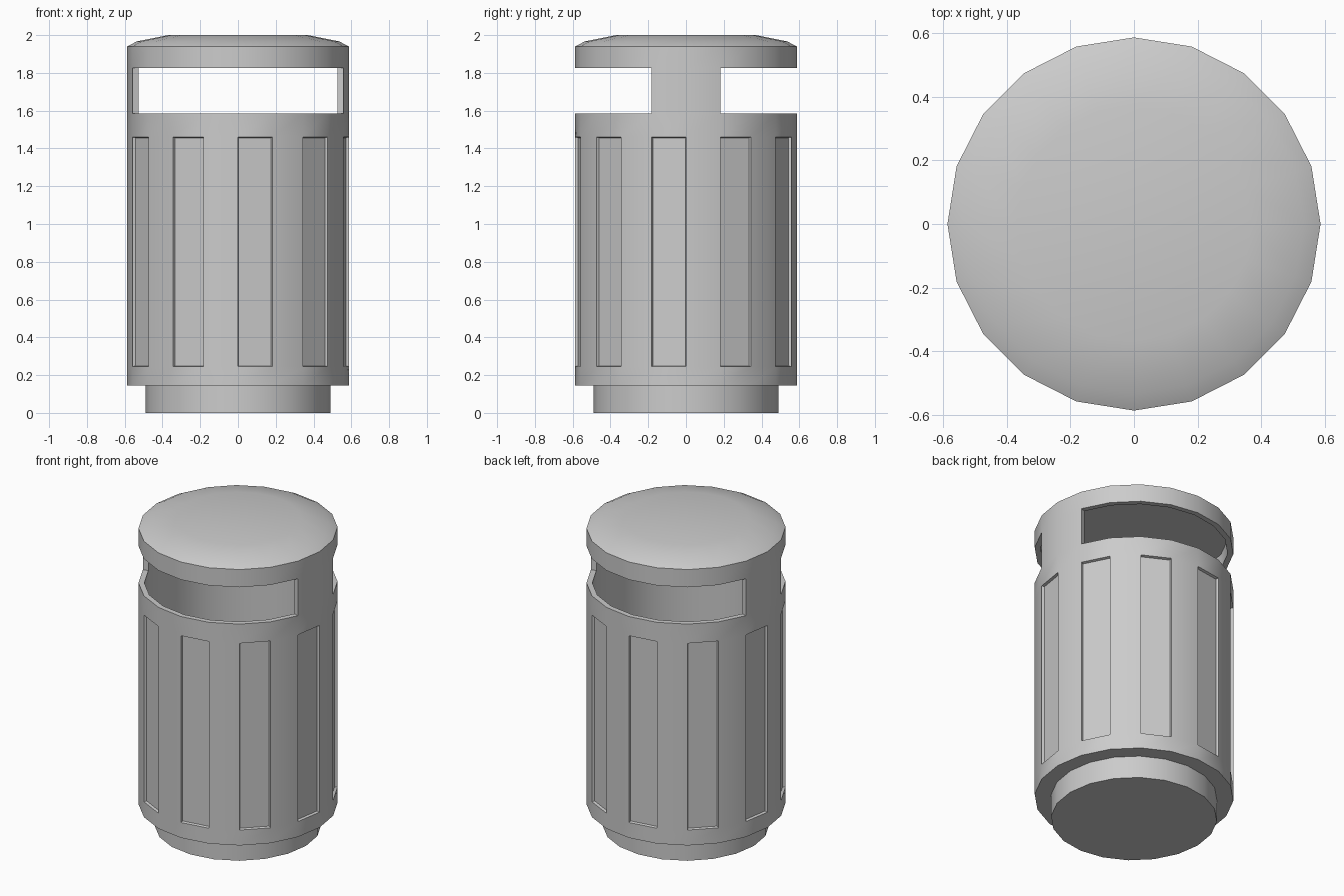
import bpy, bmesh, math

if "Cube" in bpy.data.objects:
    bpy.data.objects.remove(bpy.data.objects["Cube"])

N = 20          # sides
R, RI = 0.587, 0.553
SLOT_Z = (1.585, 1.825)
PILLARS = {N - 1, 0, 9, 10}   # sides left standing between the two slots

bm = bmesh.new()


def ring(r, z):
    return [bm.verts.new((r * math.cos(2 * math.pi * k / N),
                          r * math.sin(2 * math.pi * k / N), z)) for k in range(N)]


def skin(profile):
    """Lathe a profile into rings, cap both ends, leave the slots open."""
    rings = [ring(r, z) for r, z in profile]
    faces = {}
    for i in range(len(rings) - 1):
        is_slot = profile[i][1] == SLOT_Z[0]
        for k in range(N):
            if is_slot and k not in PILLARS:
                continue
            j = (k + 1) % N
            faces[i, k] = bm.faces.new((rings[i][k], rings[i][j],
                                        rings[i + 1][j], rings[i + 1][k]))
    bm.faces.new(rings[0][::-1])
    bm.faces.new(rings[-1])
    return rings, faces


# Outer skin: plinth, body, slot band, lid rim, shallow dome
outer, faces = skin([(0.49, 0), (0.49, 0.145), (R, 0.145), (R, 0.245), (R, 1.46),
                     (R, SLOT_Z[0]), (R, SLOT_Z[1]), (R, 1.94),
                     (0.535, 1.967), (0.37, 2.0)])
slot_edges = [e for e in bm.edges if e.is_boundary]

# Inner skin: hollow bin with floor and ceiling
inner, _ = skin([(RI, 0.175), (RI, SLOT_Z[0]), (RI, SLOT_Z[1]), (RI, 1.92)])

# Slot rims and jambs joining the two skins
pair = {}
for o, i in ((5, 1), (6, 2)):
    pair.update(zip(outer[o], inner[i]))
for e in slot_edges:
    a, b = e.verts
    bm.faces.new((a, b, pair[b], pair[a]))

bmesh.ops.recalc_face_normals(bm, faces=bm.faces)

# Recessed panels on every other side
bmesh.ops.inset_individual(bm, faces=[faces[3, k] for k in range(1, N, 2)],
                           thickness=0.006, depth=-0.016)

mesh = bpy.data.meshes.new("litter_bin")
bm.to_mesh(mesh)
bm.free()
obj = bpy.data.objects.new("litter_bin", mesh)
bpy.context.collection.objects.link(obj)
bpy.context.view_layer.objects.active = obj
obj.select_set(True)
bpy.ops.object.shade_smooth_by_angle(angle=math.radians(30))
